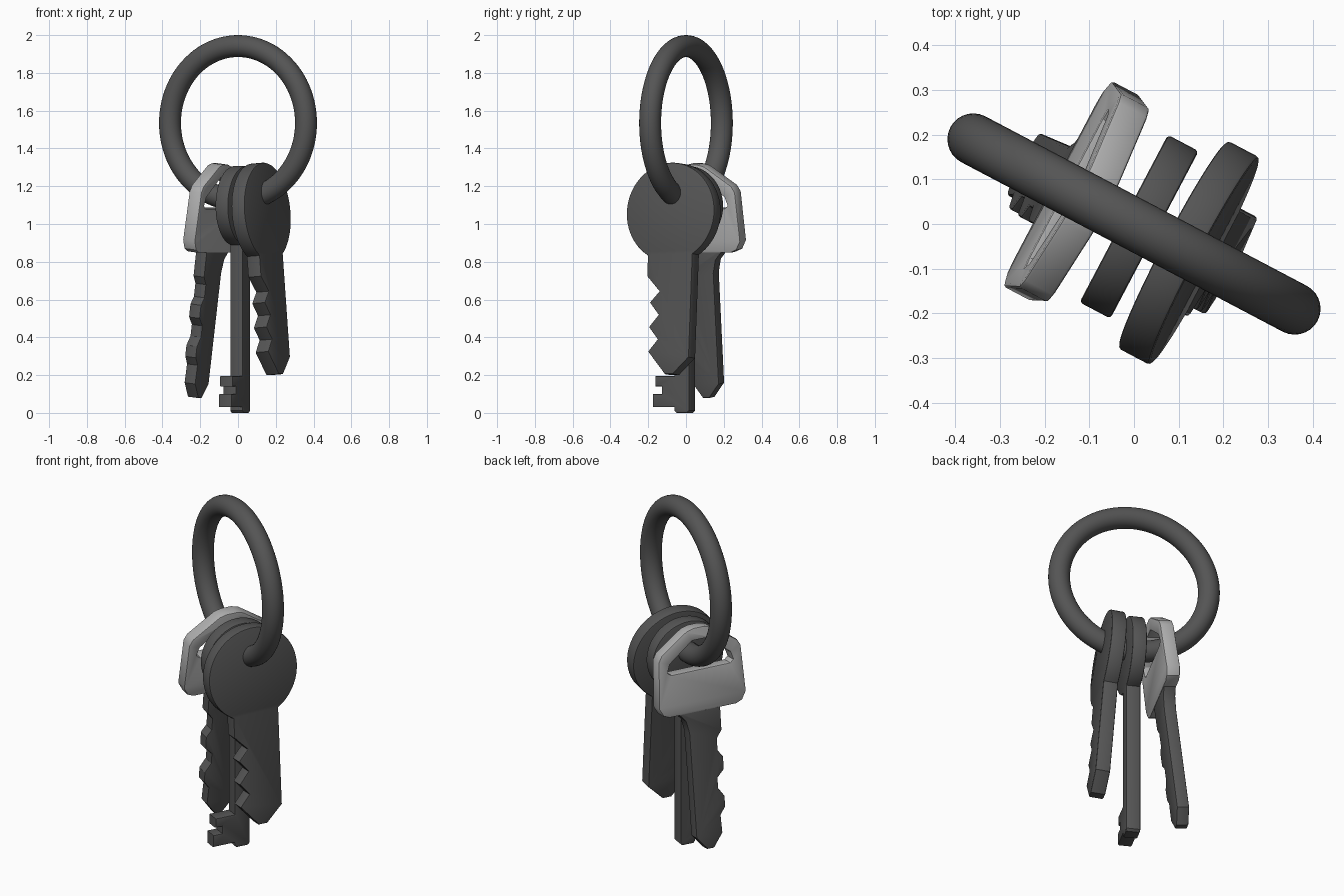
import bpy, bmesh
from math import radians, acos, cos, sin, pi
from mathutils import Matrix, Vector

if "Cube" in bpy.data.objects:
    bpy.data.objects.remove(bpy.data.objects["Cube"])

YAW = 62.2                       # direction of the key width; ring lies at right angles
U = Vector((sin(radians(YAW)), -cos(radians(YAW)), 0))   # along the ring


def material(name, g):
    m = bpy.data.materials.new(name)
    m.diffuse_color = (g, g, g, 1)
    m.use_nodes = True
    m.node_tree.nodes["Principled BSDF"].inputs["Base Color"].default_value = m.diffuse_color
    return m


DARK = material("dark_metal", 0.09)
LIGHT = material("light_cover", 0.42)


def plate(name, outlines, u, pivot, tilt, thick, mat, bevel=0.008):
    """Flat part from (width, height) outlines, hung on the ring at distance u."""
    cu = bpy.data.curves.new(name, 'CURVE')
    cu.dimensions = '2D'
    cu.fill_mode = 'BOTH'
    cu.extrude = thick / 2 - bevel
    cu.bevel_depth = bevel
    cu.bevel_resolution = 1
    cu.offset = -bevel
    for pts in outlines:
        sp = cu.splines.new('POLY')
        sp.points.add(len(pts) - 1)
        for p, (s, z) in zip(sp.points, pts):
            p.co = (s, z - pivot, 0, 1)
        sp.use_cyclic_u = True
    ob = bpy.data.objects.new(name, cu)
    bpy.context.collection.objects.link(ob)
    bpy.ops.object.select_all(action='DESELECT')
    bpy.context.view_layer.objects.active = ob
    ob.select_set(True)
    bpy.ops.object.convert(target='MESH')
    ob = bpy.context.view_layer.objects.active
    # weld caps to sides
    bm = bmesh.new()
    bm.from_mesh(ob.data)
    bmesh.ops.remove_doubles(bm, verts=bm.verts, dist=0.0005)
    bmesh.ops.recalc_face_normals(bm, faces=bm.faces)
    bm.to_mesh(ob.data)
    bm.free()
    ob.matrix_world = (Matrix.Translation(U * u + Vector((0, 0, pivot)))
                       @ Matrix.Rotation(radians(YAW), 4, 'Z')
                       @ Matrix.Rotation(radians(tilt + 90), 4, 'X'))
    ob.data.materials.clear()
    ob.data.materials.append(mat)
    bpy.ops.object.shade_smooth_by_angle(angle=radians(30))
    return ob


def round_head(r, cz, left, right, n=56):
    """Arc of a round head, from the blade's right edge over the top to its left edge."""
    a0, a1 = -acos(right / r), pi + acos(-left / r)
    return [(r * cos(a0 + (a1 - a0) * i / n), cz + r * sin(a0 + (a1 - a0) * i / n))
            for i in range(n + 1)]


# split-free round ring
bpy.ops.mesh.primitive_torus_add(major_radius=0.407, minor_radius=0.058,
                                 major_segments=96, minor_segments=28,
                                 location=(0, 0, 1.535),
                                 rotation=(radians(90), 0, radians(YAW - 90)))
ring = bpy.context.object
ring.name = "key_ring"
ring.data.materials.append(DARK)
bpy.ops.object.shade_smooth_by_angle(angle=radians(40))

# large round key with saw teeth
teeth = [(-0.127, 0.72), (-0.05, 0.64), (-0.105, 0.58), (-0.05, 0.515), (-0.105, 0.45),
         (-0.05, 0.385), (-0.105, 0.32), (0.0, 0.2), (0.05, 0.2), (0.142, 0.29)]
plate("round_key", [round_head(0.263, 1.06, -0.127, 0.142) + teeth],
      0.139, 1.06, -4.5, 0.08, DARK)

# old style key with a stepped bit
bit = [(-0.045, 0.195), (-0.16, 0.195), (-0.16, 0.14), (-0.12, 0.14), (-0.12, 0.1),
       (-0.173, 0.1), (-0.173, 0.03), (-0.045, 0.03), (-0.045, 0.012), (-0.033, 0.0),
       (0.033, 0.0), (0.045, 0.012)]
plate("bit_key", [round_head(0.212, 1.095, -0.045, 0.045) + bit],
      0.013, 1.06, 0, 0.078, DARK)

# covered key: light head with a slot
half = [(0.2, 0.85), (0.235, 0.865), (0.26, 0.91), (0.245, 1.17), (0.225, 1.205),
        (0.07, 1.31), (0.03, 1.32)]
slot_half = [(0.175, 1.085), (0.195, 1.10), (0.18, 1.145), (0.04, 1.25)]


def mirrored(pts):
    return pts + [(-s, z) for s, z in reversed(pts)]


plate("key_cover", [mirrored(half), mirrored(slot_half)], -0.139, 1.06, 7, 0.075, LIGHT)

# blade of the covered key
blade = [(0.14, 0.87), (0.14, 0.85), (0.105, 0.81), (0.088, 0.74), (0.082, 0.15),
         (0.02, 0.075), (-0.02, 0.075), (-0.075, 0.15), (-0.07, 0.25), (-0.1, 0.29),
         (-0.1, 0.35), (-0.065, 0.4), (-0.065, 0.46), (-0.105, 0.5), (-0.105, 0.57),
         (-0.075, 0.61), (-0.075, 0.68), (-0.105, 0.72), (-0.105, 0.87)]
plate("covered_key_blade", [blade], -0.139, 1.06, 7, 0.068, DARK)
